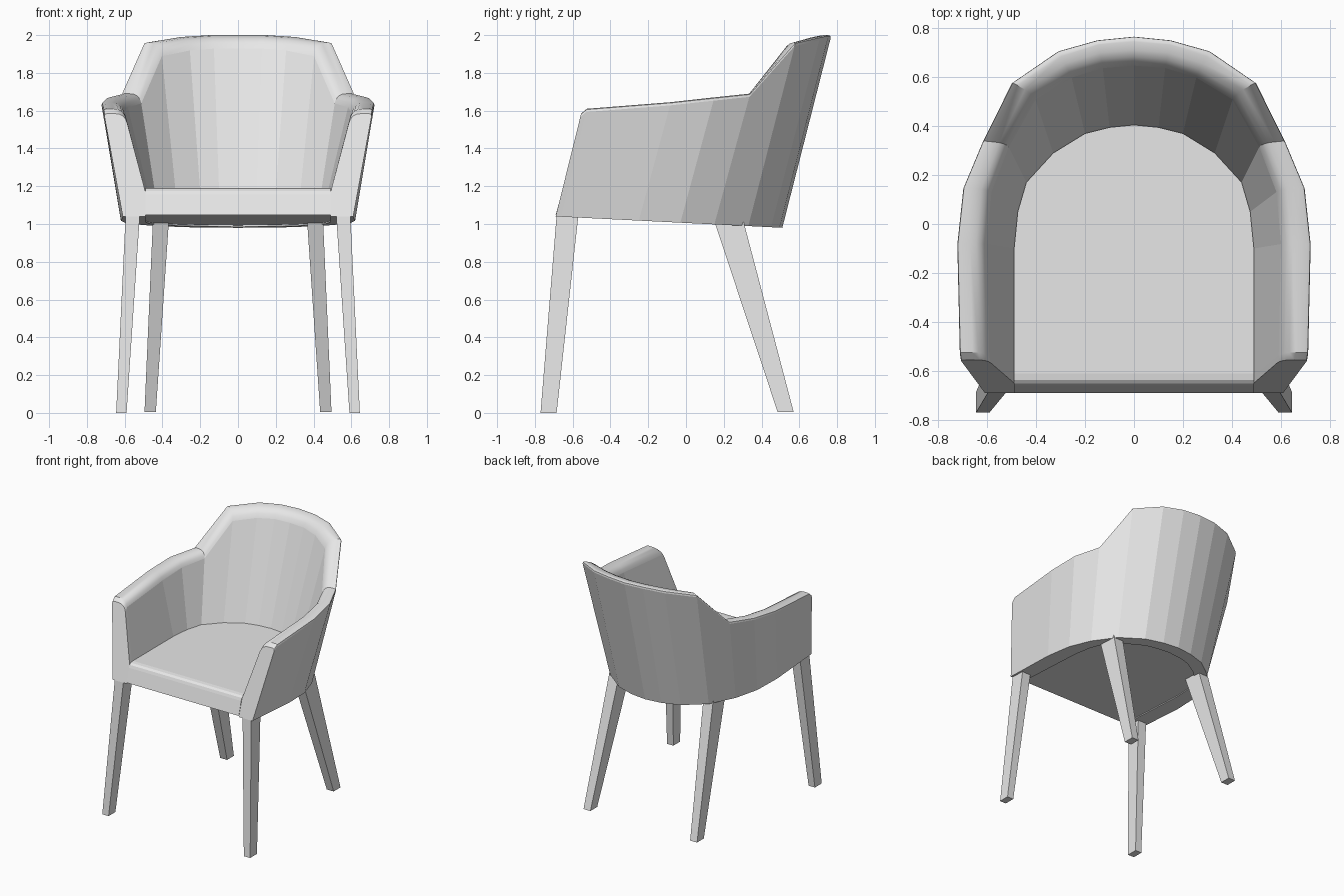
import bpy
import bmesh
import math
from mathutils import Vector

cube = bpy.data.objects.get("Cube")
if cube:
    bpy.data.objects.remove(cube, do_unlink=True)

# One grey upholstery colour for the whole chair
grey = bpy.data.materials.new("light_grey")
grey.use_nodes = True
grey.diffuse_color = (0.8, 0.8, 0.8, 1)
grey.node_tree.nodes["Principled BSDF"].inputs["Base Color"].default_value = (0.8, 0.8, 0.8, 1)

SEAT_Z = 1.19


def underside(y):
    """Height of the chair's gently sloping underside at depth y."""
    return 1.04 - 0.05 * (y + 0.69)


def finish(name, bm):
    """Fix normals, keep strong folds sharp and add the object to the scene."""
    bmesh.ops.recalc_face_normals(bm, faces=bm.faces)
    for edge in bm.edges:
        edge.smooth = edge.calc_face_angle(0) < math.radians(32)
    mesh = bpy.data.meshes.new(name)
    bm.to_mesh(mesh)
    bm.free()
    mesh.materials.append(grey)
    obj = bpy.data.objects.new(name, mesh)
    bpy.context.collection.objects.link(obj)
    return obj


def loft(rings, smooth_strips=()):
    """Join closed rings of points into a capped solid."""
    bm = bmesh.new()
    rows = [[bm.verts.new(p) for p in ring] for ring in rings]
    count = len(rows[0])
    for a, b in zip(rows, rows[1:]):
        for i in range(count):
            j = (i + 1) % count
            face = bm.faces.new((a[i], a[j], b[j], b[i]))
            face.smooth = i in smooth_strips
    bm.faces.new(rows[0])
    bm.faces.new(rows[-1])
    return bm


def mirrored(point):
    return Vector((-point[0], point[1], point[2]))


# Half of the wraparound shell, from arm front to back centre:
# outer bottom, outer top, inner top, inner edge at the seat
stations = [
    ((.61, -.69), (.71, -.555, 1.585), (.60, -.555), (.49, -.65)),
    ((.61, -.66), (.715, -.525, 1.61), (.605, -.525), (.49, -.62)),
    ((.62, -.25), (.725, -.08, 1.645), (.615, -.08), (.49, -.10)),
    ((.60, -.03), (.70, .15, 1.67), (.595, .14), (.475, .05)),
    ((.54, .15), (.62, .34, 1.69), (.52, .33), (.44, .17)),
    ((.43, .33), (.50, .58, 1.96), (.41, .53), (.33, .29)),
    ((.27, .45), (.31, .71, 1.99), (.26, .62), (.20, .37)),
    ((.13, .495), (.15, .755, 2.0), (.13, .66), (.10, .395)),
    ((0, .51), (0, .77, 2.0), (0, .67), (0, .405)),
]


def rounded(before, corner, after, radius, steps):
    """Points of a soft corner."""
    start = corner + (before - corner).normalized() * radius
    end = corner + (after - corner).normalized() * radius
    points = []
    for k in range(steps + 1):
        t = k / steps
        points.append(start.lerp(corner, t).lerp(corner.lerp(end, t), t))
    return points


def section(index):
    """Cross-section of the shell with a soft rim."""
    bottom, top, inner, seat = stations[index]
    outer_low = Vector((*bottom, underside(bottom[1])))
    outer_top = Vector(top)
    inner_top = Vector((*inner, top[2]))
    knee = Vector((*seat, SEAT_Z - 0.02))
    low_y = seat[1] - (0.04 if index < 2 else 0)
    inner_low = Vector((seat[0], low_y, underside(low_y)))
    radius = 0.075 if index > 4 else 0.055
    return ([outer_low]
            + rounded(outer_low, outer_top, inner_top, 0.018, 2)
            + rounded(outer_top, inner_top, knee, radius, 4)
            + [knee, inner_low])


# Shell: arms and backrest in one piece
half = [section(i) for i in range(len(stations))]
other = [[mirrored(p) for p in ring] for ring in half[-2::-1]]
finish("arm_and_back_shell", loft(half + other, smooth_strips=range(1, 8)))


# Seat cushion: same plan as the shell's inside, soft front edge
def seat_ring(front, height):
    plan = [(0.49, front)] + [s[3] for s in stations[2:]]
    ring = [Vector((x, y, underside(y) + 0.008 if height is None else height))
            for x, y in plan]
    return ring + [mirrored(p) for p in ring[-2::-1]]


seat_layers = [(-0.69, None), (-0.66, SEAT_Z - 0.035), (-0.652, SEAT_Z - 0.015),
               (-0.637, SEAT_Z - 0.004), (-0.61, SEAT_Z)]
finish("seat_cushion", loft([seat_ring(f, z) for f, z in seat_layers]))


# Legs: tapered square posts
def foot_ring(x_range, y_range, z):
    (x0, x1), (y0, y1) = x_range, y_range
    return [Vector(p) for p in ((x0, y0, z), (x1, y0, z), (x1, y1, z), (x0, y1, z))]


legs = {
    "front_leg": (foot_ring((.59, .645), (-.77, -.685), 0),
                  foot_ring((.52, .595), (-.685, -.57), 1.045)),
    "back_leg": (foot_ring((.435, .495), (.485, .57), 0.005),
                 foot_ring((.365, .45), (.145, .30), 1.03)),
}
for name, rings in legs.items():
    finish("left_" + name, loft(rings))
    finish("right_" + name, loft([[mirrored(p) for p in ring] for ring in rings]))
